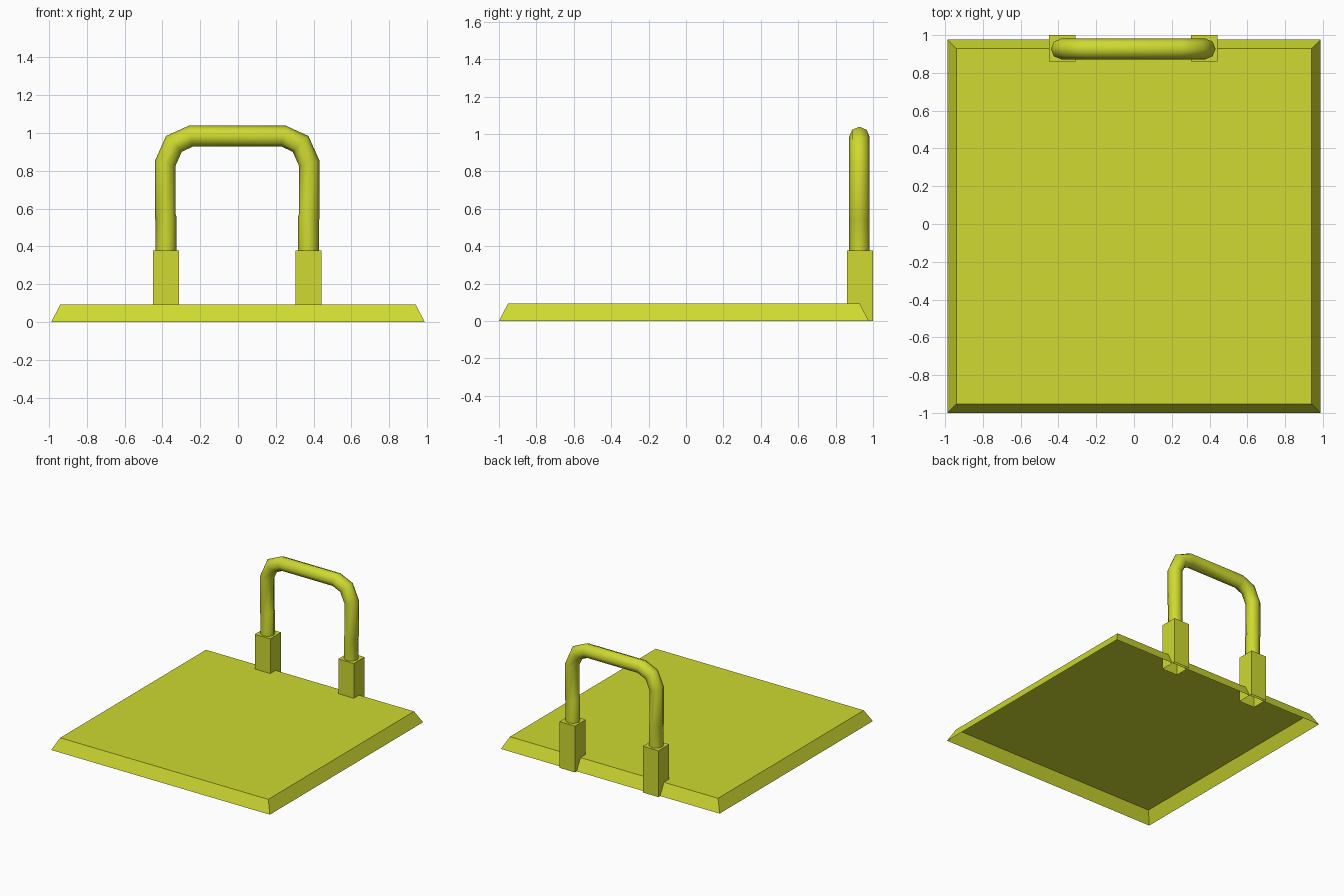
import bpy, bmesh, math
from mathutils import Vector

if "Cube" in bpy.data.objects:
    bpy.data.objects.remove(bpy.data.objects["Cube"])

mat = bpy.data.materials.new("yellow_green")
mat.diffuse_color = (0.62, 0.70, 0.03, 1)
mat.use_nodes = True
mat.node_tree.nodes["Principled BSDF"].inputs["Base Color"].default_value = mat.diffuse_color


def make_object(name, bm):
    mesh = bpy.data.meshes.new(name)
    bm.to_mesh(mesh)
    bm.free()
    obj = bpy.data.objects.new(name, mesh)
    bpy.context.collection.objects.link(obj)
    mesh.materials.append(mat)
    return obj


def open_box(name, low, high, inset=0.0):
    """Box without a bottom face; the top rectangle may be inset."""
    bm = bmesh.new()

    def ring(d, z):
        x0, x1, y0, y1 = low[0] + d, high[0] - d, low[1] + d, high[1] - d
        return [bm.verts.new((x, y, z)) for x, y in
                ((x0, y0), (x1, y0), (x1, y1), (x0, y1))]

    bottom, top = ring(0, low[2]), ring(inset, high[2])
    for i in range(4):
        j = (i + 1) % 4
        bm.faces.new((bottom[i], bottom[j], top[j], top[i]))
    bm.faces.new(top)
    return make_object(name, bm)


def tube(name, path, radius, y, sides=8):
    """Mitred tube along an x-z path."""
    bm = bmesh.new()
    pts = [Vector((x, 0, z)) for x, z in path]
    rings = []
    for i, p in enumerate(pts):
        a = (p - pts[i - 1]).normalized() if i else None
        b = (pts[i + 1] - p).normalized() if i < len(pts) - 1 else None
        t = ((a or b) + (b or a)).normalized()
        side = Vector((t.z, 0, -t.x)) / t.dot(a or b)
        ring = []
        for k in range(sides):
            ang = 2 * math.pi * k / sides
            ring.append(bm.verts.new(p + side * radius * math.cos(ang)
                                     + Vector((0, y + radius * math.sin(ang), 0))))
        rings.append(ring)
    for r, s in zip(rings, rings[1:]):
        for k in range(sides):
            n = (k + 1) % sides
            bm.faces.new((r[k], r[n], s[n], s[k]))
    bmesh.ops.recalc_face_normals(bm, faces=bm.faces)
    for f in bm.faces:
        f.smooth = True
    return make_object(name, bm)


# Bevelled plate, hollow underneath
open_box("base_plate", (-0.988, -1.0, 0), (0.988, 0.977, 0.094), 0.048)

# Square sockets at the back edge
cx = -0.004
for name, s in (("left_socket", -1), ("right_socket", 1)):
    x = cx + s * 0.377
    open_box(name, (x - 0.07, 0.861, 0), (x + 0.07, 1.0, 0.378))

# Bent handle bar
half = [(0.377, 0.36), (0.377, 0.55), (0.381, 0.56), (0.381, 0.84),
        (0.335, 0.943), (0.245, 0.984)]
path = [(cx - x, z) for x, z in half] + [(cx + x, z) for x, z in reversed(half)]
tube("handle", path, 0.055, 0.927)
